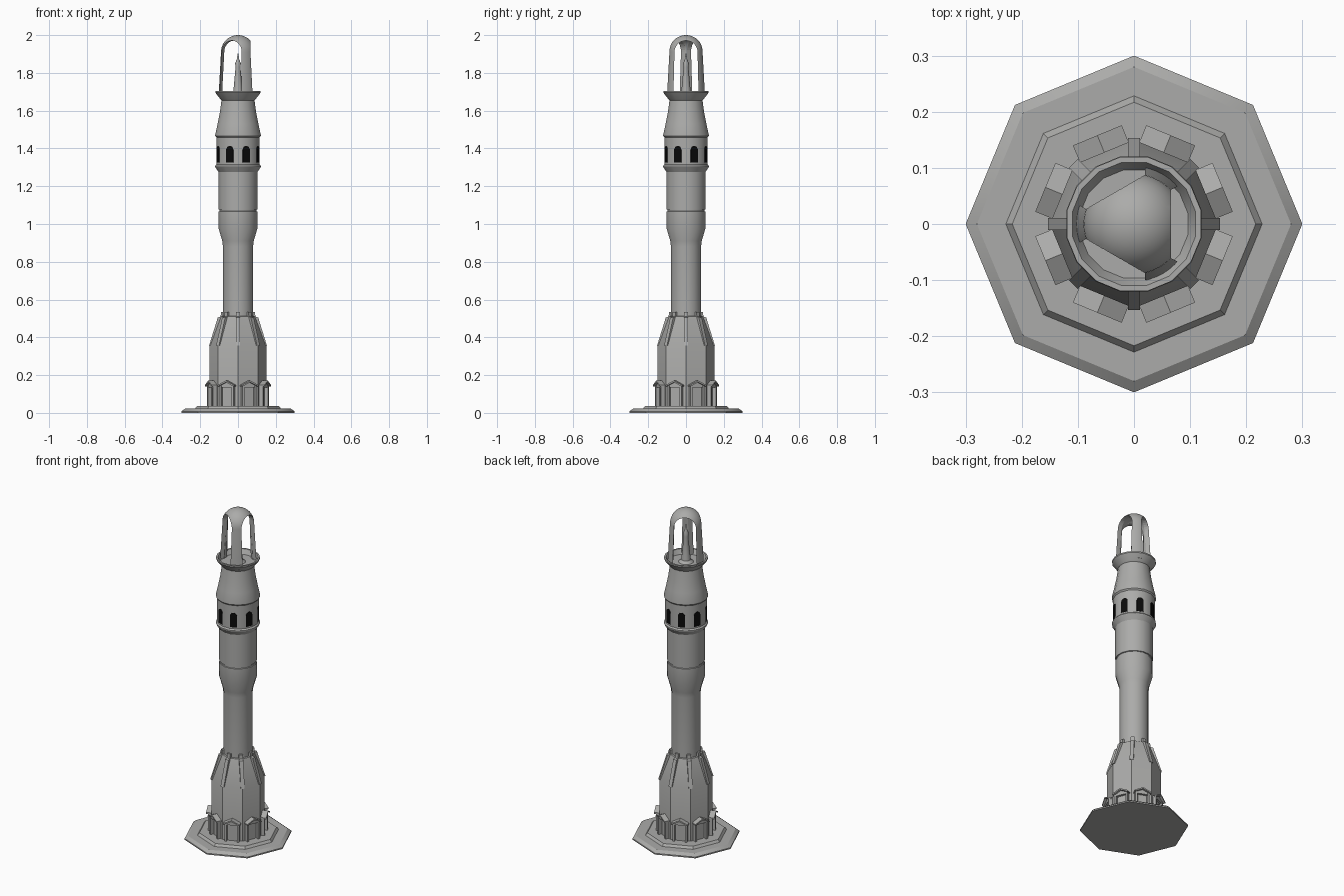
import bpy, bmesh
from math import sin, cos, pi, radians
from mathutils import Matrix

if "Cube" in bpy.data.objects:
    bpy.data.objects.remove(bpy.data.objects["Cube"])


def material(name, col):
    m = bpy.data.materials.new(name)
    m.diffuse_color = (*col, 1)
    m.use_nodes = True
    m.node_tree.nodes["Principled BSDF"].inputs["Base Color"].default_value = m.diffuse_color
    return m


STONE = material("grey stone", (0.41, 0.41, 0.40))
DARK = material("black window", (0.003, 0.003, 0.003))


def finish(name, bm, mat, smooth=True):
    bmesh.ops.remove_doubles(bm, verts=bm.verts, dist=1e-6)
    bmesh.ops.recalc_face_normals(bm, faces=bm.faces)
    me = bpy.data.meshes.new(name)
    bm.to_mesh(me)
    bm.free()
    ob = bpy.data.objects.new(name, me)
    bpy.context.collection.objects.link(ob)
    me.materials.append(mat)
    if smooth:
        bpy.ops.object.select_all(action='DESELECT')
        ob.select_set(True)
        bpy.context.view_layer.objects.active = ob
        bpy.ops.object.shade_smooth_by_angle(angle=radians(30))
    return ob


def lathe(name, profile, n, phase=0.0, mat=STONE):
    """Spin (radius, z) points around z and cap open ends."""
    bm = bmesh.new()
    rings = [[bm.verts.new((r * cos(phase + 2 * pi * i / n), r * sin(phase + 2 * pi * i / n), z))
              for i in range(n)] for r, z in profile]
    for a, b in zip(rings, rings[1:]):
        for i in range(n):
            j = (i + 1) % n
            bm.faces.new((a[i], a[j], b[j], b[i]))
    if profile[0][0] > 0.001:
        bm.faces.new(rings[0][::-1])
    if profile[-1][0] > 0.001:
        bm.faces.new(rings[-1])
    return finish(name, bm, mat)


def prism(bm, outline, depth0, depth1, angle, radial=False):
    """Extrude an outline and turn it to face an angle around z.
    Default: outline is (sideways, z), extruded outward from depth0 to depth1.
    radial: outline is (outward, z), extruded sideways."""
    rot = Matrix.Rotation(angle, 4, 'Z')
    ends = []
    for d in (depth0, depth1):
        pts = [(u, d, z) if radial else (d, u, z) for u, z in outline]
        vs = [bm.verts.new(p) for p in pts]
        for v in vs:
            v.co = rot @ v.co
        ends.append(vs)
    a, b = ends
    bm.faces.new(a[::-1])
    bm.faces.new(b)
    for i in range(len(a)):
        j = (i + 1) % len(a)
        bm.faces.new((a[i], a[j], b[j], b[i]))


def box(u0, u1, z0, z1):
    return [(u0, z0), (u1, z0), (u1, z1), (u0, z1)]


# octagonal plinth and step
lathe("plinth", [(0.30, 0), (0.30, 0.008), (0.28, 0.022)], 8)
lathe("step", [(0.23, 0.02), (0.217, 0.036)], 8)

# octagonal lower tower with tapering top
lathe("lower_tower", [(0.15, 0.03), (0.15, 0.36), (0.094, 0.51), (0.08, 0.515)], 8)

# corner ribs on the taper
bm = bmesh.new()
for k in range(8):
    prism(bm, [(0.153, 0.357), (0.107, 0.505), (0.092, 0.51), (0.09, 0.535), (0.07, 0.535), (0.11, 0.36)],
          -0.011, 0.011, k * pi / 4, radial=True)
finish("corner_ribs", bm, STONE, False)

# gabled porches around the foot: walls, door panel, gable and roof
walls, roofs = bmesh.new(), bmesh.new()
for k in range(8):
    a = pi / 8 + k * pi / 4
    for s in (-1, 1):
        prism(walls, box(s * 0.030, s * 0.041, 0.034, 0.145), 0.13, 0.160, a)
        prism(roofs, [(0, 0.162), (s * 0.047, 0.139), (s * 0.047, 0.147), (0, 0.171)], 0.12, 0.171, a)
    prism(walls, box(-0.022, 0.022, 0.034, 0.135), 0.13, 0.143, a)
    prism(walls, [(-0.04, 0.135), (0.04, 0.135), (0.04, 0.143), (0, 0.163), (-0.04, 0.143)], 0.13, 0.157, a)
finish("porch_walls", walls, STONE, False)
finish("porch_roofs", roofs, STONE, False)

# main shaft, window drum, neck and dished rim
PH = radians(11.25)
lathe("shaft", [(0.081, 0.48), (0.081, 0.88), (0.085, 0.91), (0.104, 0.975), (0.104, 1.066), (0.100, 1.068),
                (0.100, 1.076), (0.105, 1.078), (0.105, 1.275), (0.123, 1.302), (0.123, 1.308), (0.116, 1.316),
                (0.116, 1.458), (0.123, 1.466), (0.123, 1.472), (0.110, 1.53), (0.098, 1.59), (0.089, 1.655),
                (0.096, 1.662), (0.122, 1.695), (0.122, 1.703), (0.112, 1.703), (0.098, 1.675), (0, 1.675)], 16, PH)

# arched windows
bm = bmesh.new()
R = 0.116 * cos(PH)
arch = [(-0.020, 1.325), (0.020, 1.325)] + [(0.020 * cos(t * pi / 8), 1.393 + 0.02 * sin(t * pi / 8)) for t in range(9)]
for k in range(8):
    prism(bm, arch, R - 0.004, R + 0.002, pi / 8 + k * pi / 4)
finish("windows", bm, DARK, False)

# spire inside the crown
lathe("spire", [(0.045, 1.672), (0.027, 1.69), (0.022, 1.73), (0.013, 1.83), (0.015, 1.85), (0.007, 1.87), (0, 1.91)], 16)

# domed crown: hollow shell cut by three arches
C = 1.91


def dome(r, foot, steps=10):
    return [(foot, 1.672)] + [(r * cos(t * pi / 2 / steps), C + r * sin(t * pi / 2 / steps)) for t in range(steps + 1)]


crown = lathe("crown", dome(0.09, 0.103) + dome(0.073, 0.086)[::-1] + [(0.103, 1.672)], 48)
# close the loop cleanly: drop the caps made for open profiles
bm = bmesh.new()
bm.from_mesh(crown.data)
bmesh.ops.delete(bm, geom=[f for f in bm.faces if len(f.verts) > 40], context='FACES_ONLY')
bmesh.ops.recalc_face_normals(bm, faces=bm.faces)
bm.to_mesh(crown.data)
bm.free()

opening = [(-0.069, 1.6), (0.069, 1.6)] + [(0.061 * cos(t * pi / 16), C + 0.061 * sin(t * pi / 16)) for t in range(17)]
for k in range(3):
    bm = bmesh.new()
    prism(bm, opening, 0.002, 0.2, k * 2 * pi / 3)
    cutter = finish("arch_cutter", bm, STONE, False)
    cutter.hide_render = True
    mod = crown.modifiers.new("arch", 'BOOLEAN')
    mod.object = cutter
    mod.operation = 'DIFFERENCE'
    mod.solver = 'EXACT'
    bpy.ops.object.select_all(action='DESELECT')
    crown.select_set(True)
    bpy.context.view_layer.objects.active = crown
    # sharp-edge smoothing may come as a modifier, so the arch must be applied by name
    bpy.ops.object.modifier_apply(modifier=mod.name)
    bpy.data.objects.remove(cutter)
bpy.ops.object.shade_smooth_by_angle(angle=radians(30))
